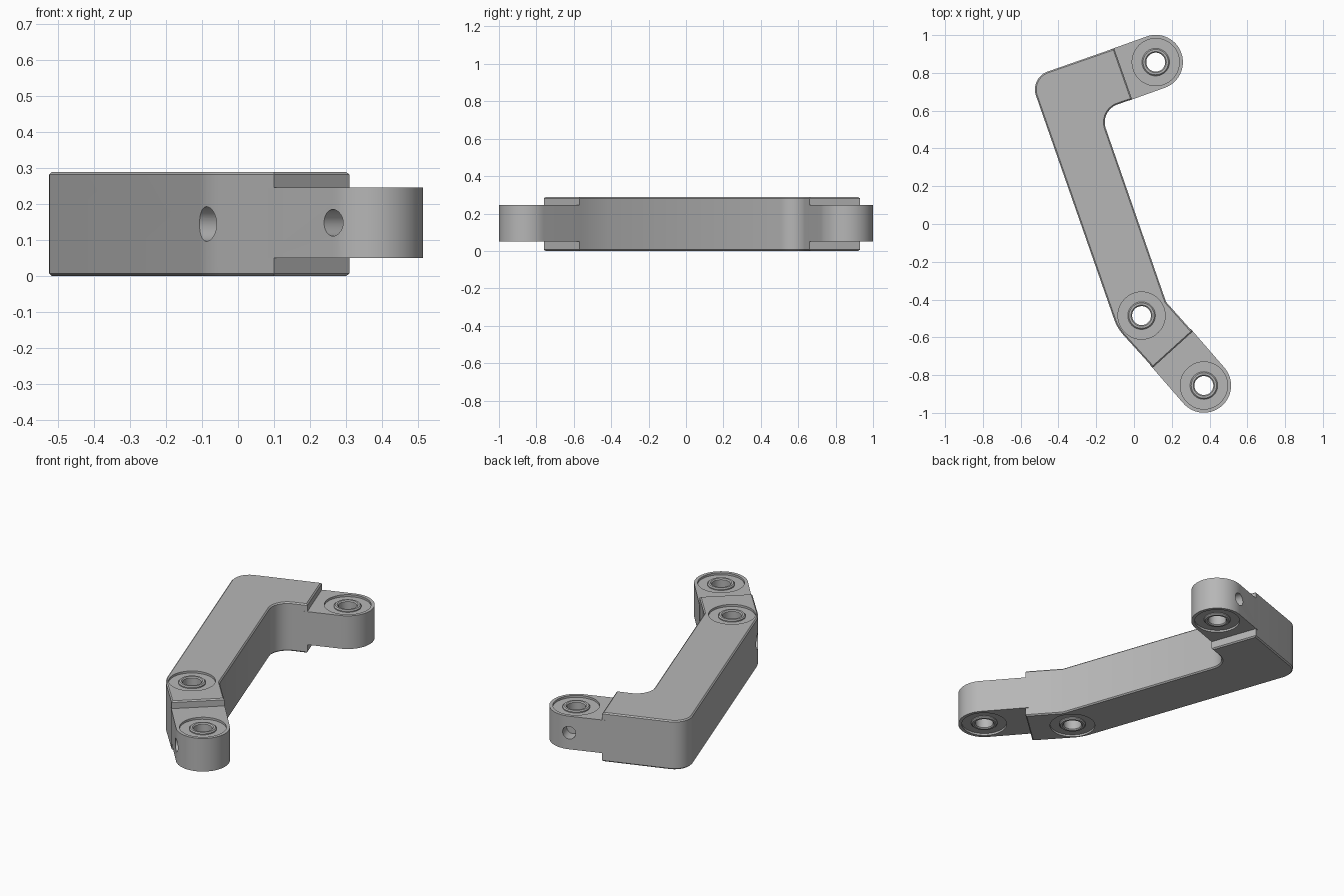
import bpy, bmesh, math
from mathutils import Vector, Matrix

cube = bpy.data.objects.get("Cube")
if cube:
    bpy.data.objects.remove(cube)

grey = bpy.data.materials.new("machined_grey")
grey.use_nodes = True
GREY = (0.47, 0.47, 0.47, 1)
grey.diffuse_color = GREY
grey.node_tree.nodes["Principled BSDF"].inputs["Base Color"].default_value = GREY

BODY = (0.005, 0.288)      # height range of the thick arm
TAB = (0.05, 0.245)        # height range of the thin ends
TAB_R = 0.144


def make_object(name, bm):
    bmesh.ops.recalc_face_normals(bm, faces=bm.faces)
    mesh = bpy.data.meshes.new(name)
    bm.to_mesh(mesh)
    bm.free()
    obj = bpy.data.objects.new(name, mesh)
    mesh.materials.append(grey)
    bpy.context.collection.objects.link(obj)
    return obj


def fillet(corners, steps=12):
    """Round each (x, y, radius) corner of a closed outline."""
    out = []
    for i, (x, y, r) in enumerate(corners):
        p = Vector((x, y))
        if r == 0:
            out.append(p)
            continue
        a = (Vector(corners[i - 1][:2]) - p).normalized()
        b = (Vector(corners[(i + 1) % len(corners)][:2]) - p).normalized()
        half = a.angle(b) / 2
        centre = p + (a + b).normalized() * r / math.sin(half)
        start = p + a * r / math.tan(half) - centre
        end = p + b * r / math.tan(half) - centre
        turn = math.atan2(start.x * end.y - start.y * end.x, start.dot(end))
        for k in range(steps + 1):
            out.append(centre + Matrix.Rotation(turn * k / steps, 2) @ start)
    return out


def prism(name, outline, z0, z1, chamfer=0.0):
    bm = bmesh.new()
    base = bm.faces.new([bm.verts.new((p.x, p.y, z0)) for p in outline])
    top = bmesh.ops.extrude_face_region(bm, geom=[base])["geom"]
    bmesh.ops.translate(bm, vec=(0, 0, z1 - z0),
                        verts=[g for g in top if isinstance(g, bmesh.types.BMVert)])
    if chamfer:
        rims = [e for e in bm.edges if abs(e.verts[0].co.z - e.verts[1].co.z) < 1e-5]
        bmesh.ops.bevel(bm, geom=rims, offset=chamfer, segments=1, affect='EDGES')
    return make_object(name, bm)


def cylinder(name, start, end, radius):
    bm = bmesh.new()
    axis = end - start
    spin = axis.to_track_quat('Z', 'Y').to_matrix().to_4x4()
    bmesh.ops.create_cone(bm, cap_ends=True, segments=48, radius1=radius, radius2=radius,
                          depth=axis.length,
                          matrix=Matrix.Translation((start + end) / 2) @ spin)
    return make_object(name, bm)


def cut(target, cutter):
    mod = target.modifiers.new("cut", 'BOOLEAN')
    mod.operation, mod.solver, mod.object = 'DIFFERENCE', 'EXACT', cutter
    bpy.context.view_layer.objects.active = target
    bpy.ops.object.modifier_apply(modifier=mod.name)
    bpy.data.objects.remove(cutter)


def smooth(obj):
    bpy.ops.object.select_all(action='DESELECT')
    obj.select_set(True)
    bpy.context.view_layer.objects.active = obj
    bpy.ops.object.shade_smooth_by_angle(angle=math.radians(30))


def bushing(name, centre, z0, z1):
    """Lathed tube with small chamfers on its rims."""
    c, ri, ro = 0.006, 0.05, 0.073
    profile = [(ri, z0 + c), (ri + c, z0), (ro - c, z0), (ro, z0 + c),
               (ro, z1 - c), (ro - c, z1), (ri + c, z1), (ri, z1 - c)]
    bm = bmesh.new()
    n = 48
    rings = [[bm.verts.new((centre.x + r * math.cos(math.tau * k / n),
                            centre.y + r * math.sin(math.tau * k / n), z))
              for k in range(n)] for r, z in profile]
    for i, ring in enumerate(rings):
        other = rings[(i + 1) % len(rings)]
        for k in range(n):
            j = (k + 1) % n
            bm.faces.new((ring[k], ring[j], other[j], other[k]))
    smooth(make_object(name, bm))


def joint(part, name, centre, heights, side, screw_r):
    """Bore, shallow pockets on both faces, set-screw hole and bushing."""
    z0, z1 = heights
    depth = 0.012

    def at(z):
        return Vector((centre.x, centre.y, z))

    cut(part, cylinder("bore_cutter", at(z0 - 0.1), at(z1 + 0.1), 0.06))
    cut(part, cylinder("top_pocket_cutter", at(z1 - depth), at(z1 + 0.1), 0.125))
    cut(part, cylinder("bottom_pocket_cutter", at(z0 - 0.1), at(z0 + depth), 0.125))
    mid = at((z0 + z1) / 2)
    out = Vector((side[0], side[1], 0)).normalized()
    cut(part, cylinder("screw_cutter", mid + out * 0.05, mid + out * 0.25, screw_r))
    bushing(name + "_bushing", centre, z0, z1)
    smooth(part)


def tab(name, step, centre):
    """Round-ended tab that runs out from the middle of a step in the arm."""
    d = (centre - step).normalized()
    side = Vector((-d.y, d.x)) * TAB_R
    root = step - d * 0.02
    outline = [root + side, root - side]
    for k in range(33):
        outline.append(centre + Matrix.Rotation(math.pi * k / 32, 2) @ -side)
    return prism(name, outline, *TAB)


# Bent arm
arm = prism("bent_arm", fillet([
    (-0.552, 0.774, 0.1), (-0.089, -0.551, 0.25), (0.10, -0.76, 0),
    (0.31, -0.57, 0), (0.17, -0.413, 0), (-0.182, 0.60, 0.1),
    (-0.01, 0.66, 0), (-0.105, 0.93, 0)]), 0.0, 0.288, 0.007)
joint(arm, "elbow", Vector((0.04, -0.485)), (0.0, BODY[1]), (-0.91, -0.42), 0.048)

# Thin tabs at both ends
front_centre = Vector((0.37, -0.855))
front = tab("front_tab", Vector((0.205, -0.665)), front_centre)
joint(front, "front", front_centre, TAB, (-0.742, -0.67), 0.037)

back_centre = Vector((0.115, 0.857))
back = tab("back_tab", Vector((-0.058, 0.795)), back_centre)
joint(back, "back", back_centre, TAB, (-0.332, 0.943), 0.037)
